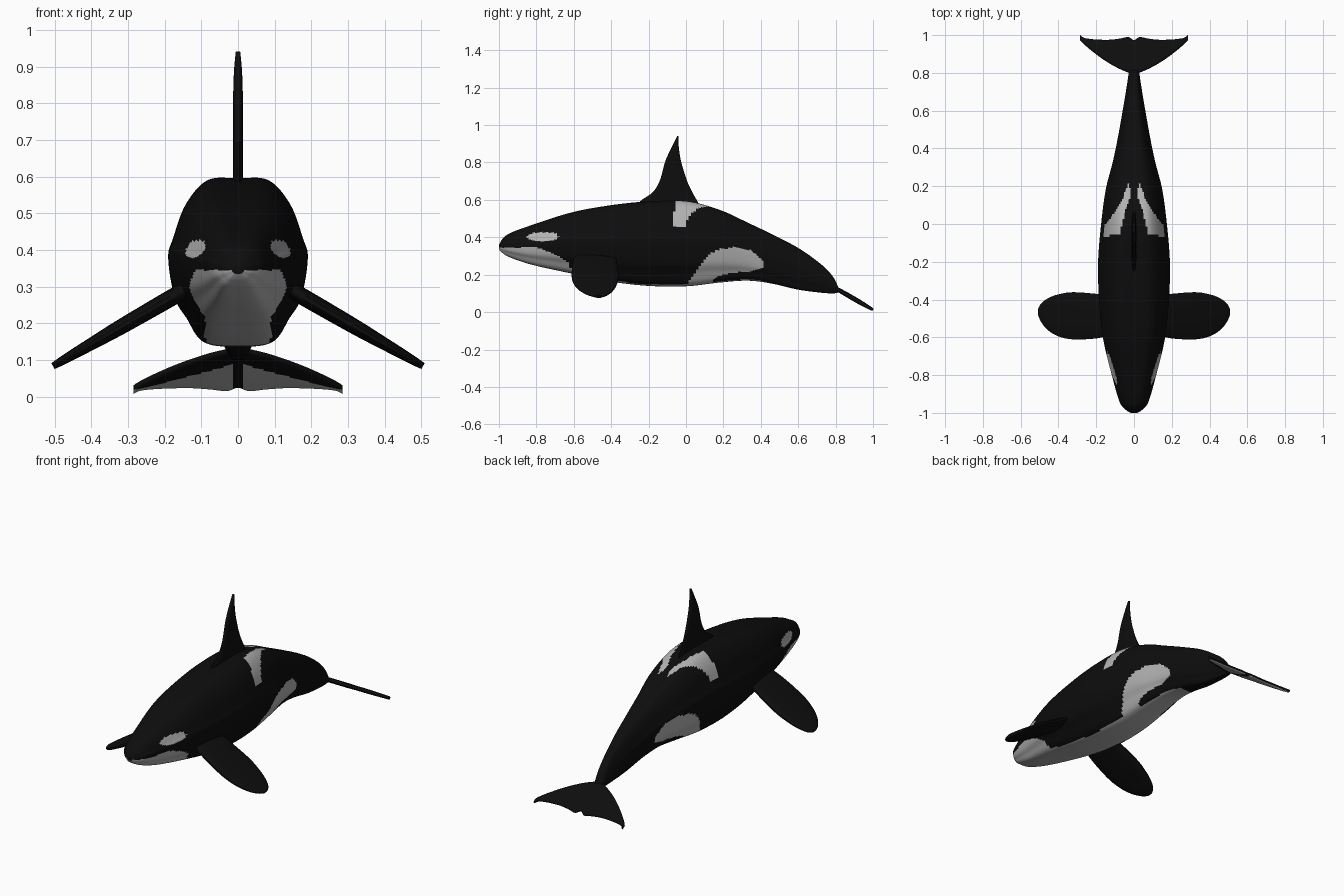
import bpy, bmesh, math
from mathutils import Vector

if "Cube" in bpy.data.objects:
    bpy.data.objects.remove(bpy.data.objects["Cube"])


def material(name, rgb):
    m = bpy.data.materials.new(name)
    m.diffuse_color = (*rgb, 1)
    m.use_nodes = True
    m.node_tree.nodes["Principled BSDF"].inputs["Base Color"].default_value = m.diffuse_color
    return m


BLACK = material("black skin", (0.004, 0.004, 0.004))
WHITE = material("pale patches", (0.45, 0.45, 0.45))


def spline(keys, steps, closed=False):
    """Smooth curve through tuples of numbers."""
    n, out = len(keys), []
    pick = (lambda i: keys[i % n]) if closed else (lambda i: keys[max(0, min(n - 1, i))])
    for i in range(n if closed else n - 1):
        for s in range(steps):
            t = s / steps
            out.append(tuple(
                0.5 * (2 * b + (c - a) * t + (2 * a - 5 * b + 4 * c - d) * t * t
                       + (3 * b - a - 3 * c + d) * t ** 3)
                for a, b, c, d in zip(pick(i - 1), pick(i), pick(i + 1), pick(i + 2))))
    if not closed:
        out.append(tuple(keys[-1]))
    return out


def loft(name, rings, is_white=None):
    """Skin closed rings, cap the ends, paint faces by a rule."""
    bm = bmesh.new()
    rows = [[bm.verts.new(p) for p in r] for r in rings]
    n = len(rows[0])
    for a, b in zip(rows, rows[1:]):
        for j in range(n):
            k = (j + 1) % n
            bm.faces.new((a[j], a[k], b[k], b[j]))
    bm.faces.new(rows[0])
    bm.faces.new(rows[-1])
    bmesh.ops.recalc_face_normals(bm, faces=bm.faces[:])
    for f in bm.faces:
        f.smooth = True
        if is_white and is_white(f.calc_center_median(), f.normal):
            f.material_index = 1
    me = bpy.data.meshes.new(name)
    bm.to_mesh(me)
    bm.free()
    me.materials.append(BLACK)
    if is_white:
        me.materials.append(WHITE)
    me.set_sharp_from_angle(angle=math.radians(50))
    ob = bpy.data.objects.new(name, me)
    bpy.context.collection.objects.link(ob)
    return ob


def blade_ring(a, b, normal, half, n, power):
    """Rounded flat section between edge points a and b."""
    a, b, normal = Vector(a), Vector(b), Vector(normal).normalized()
    ring = []
    for i in range(n):
        t = 2 * math.pi * (i + 0.5) / n
        s = math.sin(t)
        ring.append((a + b) / 2 + (b - a) / 2 * math.cos(t)
                    + normal * half * math.copysign(abs(s) ** power, s))
    return ring


def inside(u, v, poly):
    hit = False
    for (a, b), (c, d) in zip(poly, poly[1:] + poly[:1]):
        if (b > v) != (d > v) and u < a + (v - b) * (c - a) / (d - b):
            hit = not hit
    return hit


# Body stations: y, top z, bottom z, half width
stations = [
    (-1.0, 0.36, 0.335, 0.018), (-0.98, 0.392, 0.315, 0.048), (-0.94, 0.422, 0.292, 0.077),
    (-0.82, 0.466, 0.252, 0.112), (-0.61, 0.532, 0.206, 0.163), (-0.4, 0.57, 0.163, 0.185),
    (-0.2, 0.59, 0.14, 0.19), (0.0, 0.592, 0.138, 0.174), (0.18, 0.545, 0.158, 0.15),
    (0.33, 0.477, 0.168, 0.112), (0.46, 0.415, 0.152, 0.085), (0.6, 0.342, 0.12, 0.06),
    (0.72, 0.257, 0.104, 0.04), (0.785, 0.19, 0.1, 0.03), (0.815, 0.13, 0.105, 0.024)]
half = [(0, 1), (0.45, 0.98), (0.75, 0.71), (0.93, 0.3), (1, 0.06), (0.91, -0.42),
        (0.74, -0.67), (0.5, -0.95), (0, -1)]
section = spline(half + [(-x, z) for x, z in half[-2:0:-1]], 8, True)

# Patch outlines: side views as (y, z), saddle from above as (|x|, y)
throat = [(-1.1, 0.345), (-0.8, 0.345), (-0.7, 0.31), (-0.63, 0.265), (-0.6, 0.2),
          (-0.6, 0.1), (-1.1, 0.1)]
flank = [(-0.02, 0.1), (0.02, 0.17), (0.09, 0.27), (0.13, 0.31), (0.18, 0.335), (0.26, 0.347),
         (0.35, 0.33), (0.415, 0.27), (0.41, 0.235), (0.335, 0.215), (0.25, 0.212),
         (0.18, 0.195), (0.13, 0.16), (0.1, 0.1)]
saddle = [(0.18, -0.07), (0.11, -0.06), (0.075, -0.05), (0.045, 0.07), (0.012, 0.17),
          (0.03, 0.22), (0.06, 0.13), (0.1, 0.065), (0.13, 0.025), (0.165, -0.02)]


def body_white(c, n):
    x, y, z = abs(c.x), c.y, c.z
    eye = ((y + 0.765) / 0.085) ** 2 + ((z - 0.403) / 0.025) ** 2 < 1
    belly = -0.62 < y < 0.45 and n.z < -0.3 and x < min(0.09, 0.09 - 0.11 * y)
    return (eye or belly or inside(y, z, throat) or inside(y, z, flank)
            or (z > 0.455 and inside(x, y, saddle)))


loft("body", [[(w * u, y, (t + b) / 2 + (t - b) / 2 * v) for u, v in section]
              for y, t, b, w in spline(stations, 14)], body_white)

# Dorsal fin: z, front y, back y, half thickness
dorsal = [(0.54, -0.28, 0.09, 0.014), (0.593, -0.246, 0.062, 0.014), (0.64, -0.18, 0.035, 0.014),
          (0.705, -0.14, 0.005, 0.014), (0.81, -0.11, -0.027, 0.0135),
          (0.89, -0.072, -0.039, 0.011), (0.942, -0.046, -0.04, 0.006)]
loft("dorsal_fin", [blade_ring((0, f, z), (0, b, z), (1, 0, 0), t, 24, 0.7)
                    for z, f, b, t in spline(dorsal, 4)])

# Pectoral fins: x, front y, back y, half thickness
paddle = [(0.11, -0.58, -0.38, 0.022), (0.19, -0.605, -0.37, 0.023), (0.32, -0.612, -0.36, 0.021),
          (0.4, -0.595, -0.372, 0.017), (0.455, -0.562, -0.393, 0.014),
          (0.49, -0.52, -0.42, 0.011), (0.505, -0.485, -0.448, 0.009)]
for side, name in ((1, "pectoral_fin_left"), (-1, "pectoral_fin_right")):
    rings = []
    for x, f, b, t in spline(paddle, 4):
        z = 0.288 - 0.577 * (x - 0.15)
        rings.append(blade_ring((side * x, f, z), (side * x, b, z),
                                (side * 0.5, 0, 0.866), t, 24, 0.7))
    loft(name, rings)

# Tail flukes: x, front y, back y, half thickness, on a plane sloping down backwards
fluke = [(0.0, 0.79, 0.972, 0.013), (0.03, 0.803, 0.988, 0.013), (0.075, 0.822, 0.98, 0.013),
         (0.127, 0.85, 0.974, 0.012), (0.18, 0.885, 0.974, 0.012), (0.233, 0.926, 0.978, 0.011),
         (0.268, 0.957, 0.985, 0.01), (0.285, 0.975, 1.0, 0.009)]
fluke = [(-x, f, b, t) for x, f, b, t in fluke[:0:-1]] + fluke


def slope(y):
    return 0.122 - 0.58 * (y - 0.81)


def fluke_white(c, n):
    return n.z < -0.6 and abs(c.x) > 0.015 and c.y > 0.838 + 0.47 * abs(c.x)


loft("tail_flukes", [blade_ring((x, f, slope(f)), (x, b, slope(b)), (0, 0.5, 0.866), t, 64, 0.5)
                     for x, f, b, t in spline(fluke, 8)], fluke_white)
